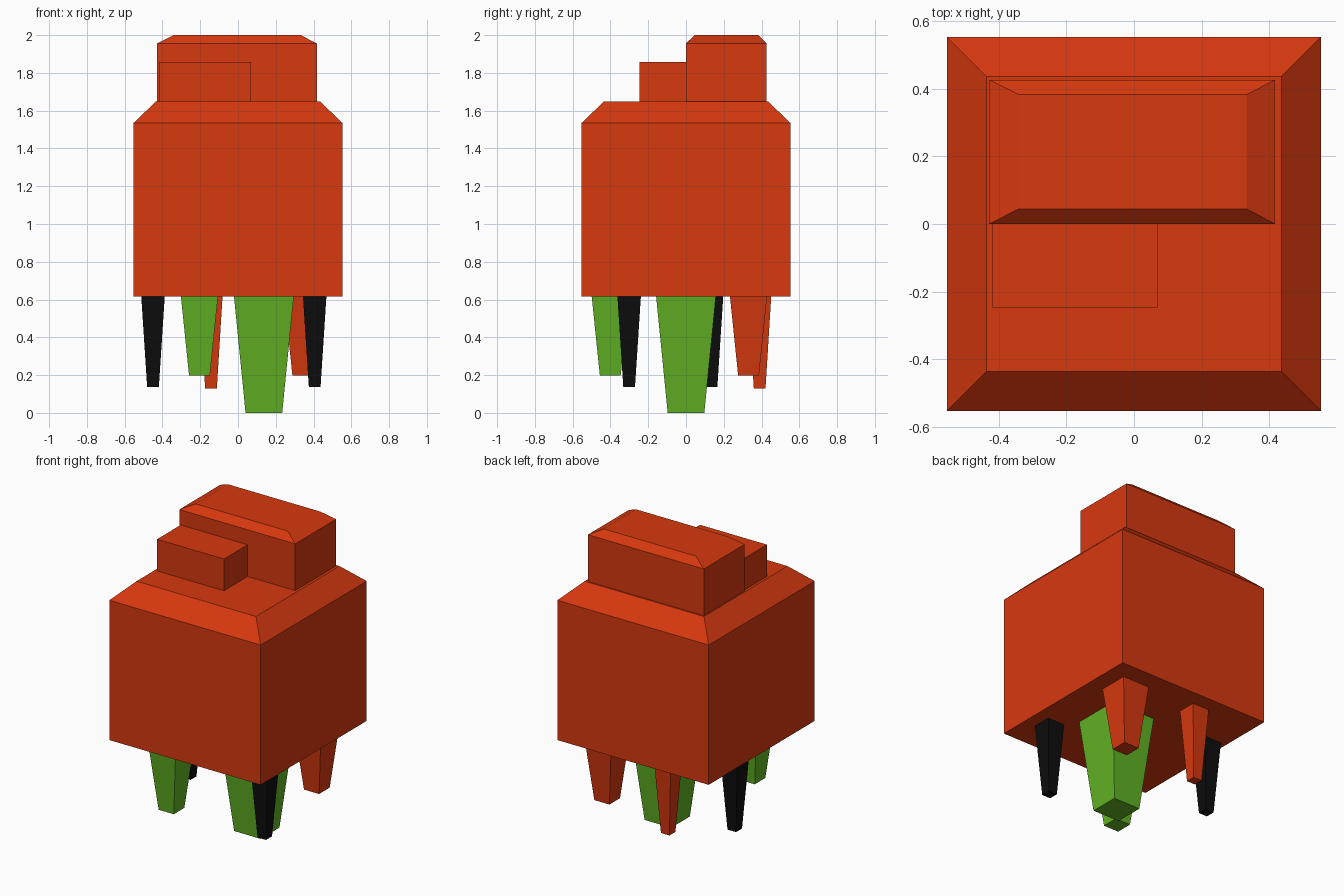
import bpy, bmesh

if "Cube" in bpy.data.objects:
    bpy.data.objects.remove(bpy.data.objects["Cube"])


def material(name, rgb):
    m = bpy.data.materials.new(name)
    m.diffuse_color = (*rgb, 1.0)
    m.use_nodes = True
    m.node_tree.nodes["Principled BSDF"].inputs["Base Color"].default_value = m.diffuse_color
    return m


RED = material("orange_red", (0.68, 0.040, 0.0045))
GREEN = material("leaf_green", (0.12, 0.45, 0.017))
BLACK = material("black", (0.004, 0.004, 0.004))


def stack(name, sections, mat):
    """Solid from stacked rectangles, each (x0, x1, y0, y1, z), bottom to top."""
    bm = bmesh.new()
    rings = [[bm.verts.new(p) for p in ((x0, y0, z), (x1, y0, z), (x1, y1, z), (x0, y1, z))]
             for x0, x1, y0, y1, z in sections]
    for a, b in zip(rings, rings[1:]):
        for i in range(4):
            j = (i + 1) % 4
            bm.faces.new((a[i], a[j], b[j], b[i]))
    bm.faces.new(rings[0][::-1])
    bm.faces.new(rings[-1])
    mesh = bpy.data.meshes.new(name)
    bm.to_mesh(mesh)
    bm.free()
    mesh.materials.append(mat)
    obj = bpy.data.objects.new(name, mesh)
    bpy.context.collection.objects.link(obj)
    return obj


def square(cx, cy, half, z):
    return (cx - half, cx + half, cy - half, cy + half, z)


BASE, DECK = 0.615, 1.648  # underside and top of the body

# Body with bevelled top rim
stack("body", [square(0, 0, 0.552, BASE), square(0, 0, 0.552, 1.536),
               square(0, 0, 0.435, DECK)], RED)

# Large bevelled block at the back of the top
stack("back_top_block", [(-0.428, 0.417, 0, 0.426, DECK),
                         (-0.428, 0.417, 0, 0.426, 1.956),
                         (-0.34, 0.332, 0.045, 0.382, 2.0)], RED)

# Small plain block in front of it
stack("front_top_block", [(-0.418, 0.07, -0.246, 0, DECK),
                          (-0.418, 0.07, -0.246, 0, 1.857)], RED)

# Tapered legs: centre x, y, half width at top and bottom, foot height, colour
legs = [
    ("large_green_leg", 0.137, 0.0, 0.158, 0.097, 0.0, GREEN),
    ("small_green_leg", -0.204, -0.401, 0.098, 0.055, 0.197, GREEN),
    ("right_black_leg", 0.406, -0.301, 0.062, 0.031, 0.137, BLACK),
    ("left_black_leg", -0.450, 0.135, 0.062, 0.031, 0.137, BLACK),
    ("large_red_leg", 0.343, 0.331, 0.098, 0.055, 0.197, RED),
    ("small_red_leg", -0.143, 0.390, 0.061, 0.031, 0.130, RED),
]
for name, x, y, top, foot, z, mat in legs:
    stack(name, [square(x, y, foot, z), square(x, y, top, BASE)], mat)
